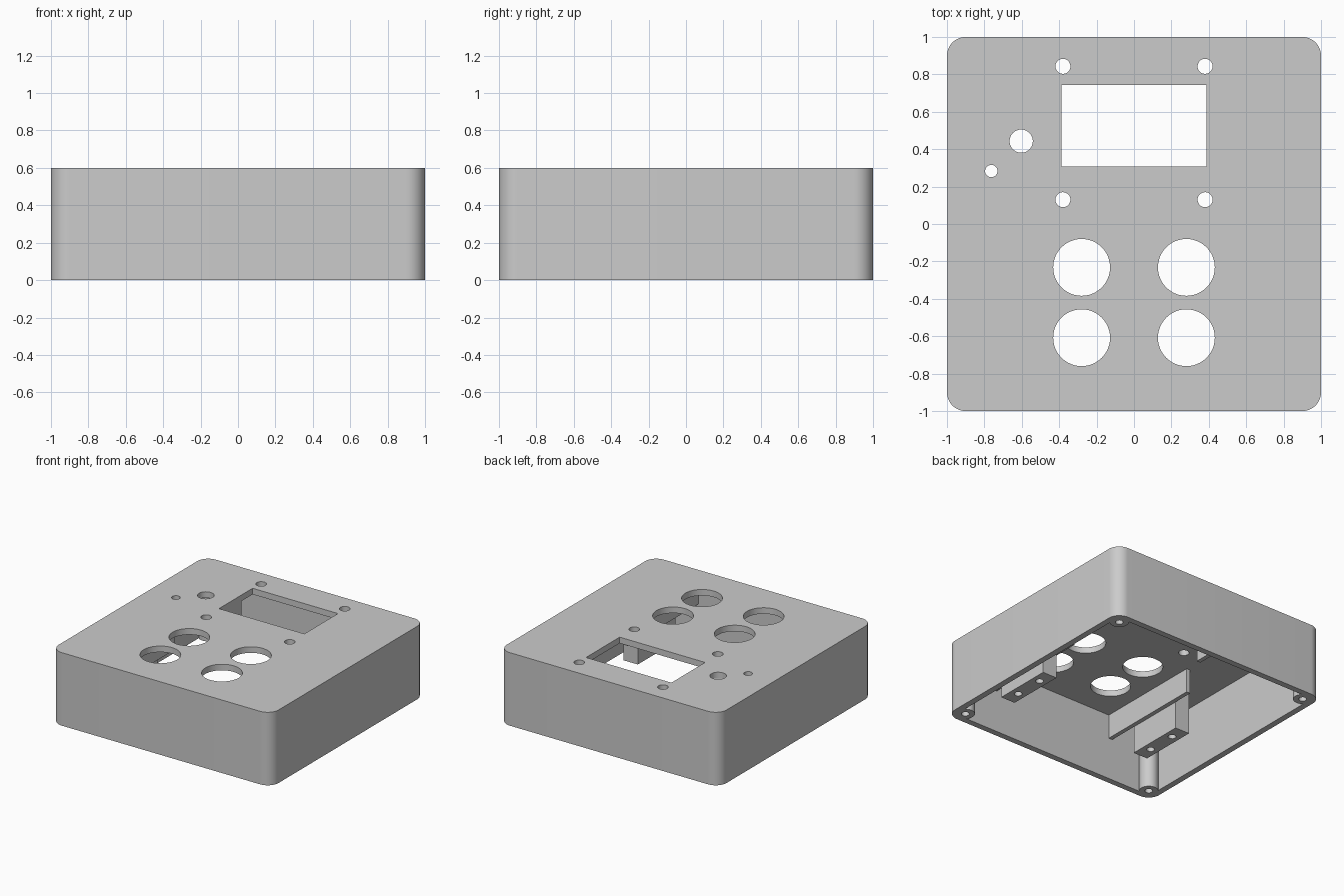
import bpy, bmesh, math
from mathutils import Matrix

cube = bpy.data.objects.get("Cube")
if cube:
    bpy.data.objects.remove(cube, do_unlink=True)

# Single plastic colour
plastic = bpy.data.materials.new("grey_plastic")
plastic.use_nodes = True
GREY = (0.6, 0.6, 0.6, 1.0)
plastic.diffuse_color = GREY
plastic.node_tree.nodes["Principled BSDF"].inputs["Base Color"].default_value = GREY

HEIGHT, WALL, CORNER, POST = 0.6, 0.05, 0.1, 0.9
CEILING = HEIGHT - WALL


def finish(name, bm):
    bmesh.ops.recalc_face_normals(bm, faces=bm.faces)
    mesh = bpy.data.meshes.new(name)
    bm.to_mesh(mesh)
    bm.free()
    mesh.materials.append(plastic)
    obj = bpy.data.objects.new(name, mesh)
    bpy.context.collection.objects.link(obj)
    return obj


def box(name, x, y, z):
    """Box from (low, high) pairs on each axis."""
    bm = bmesh.new()
    bmesh.ops.create_cube(bm, size=1)
    for v in bm.verts:
        v.co = [(a + b) / 2 + c * (b - a) for (a, b), c in zip((x, y, z), v.co)]
    return finish(name, bm)


def cylinder(name, x, y, radius, z0, z1, sides=48):
    bm = bmesh.new()
    bmesh.ops.create_cone(bm, cap_ends=True, segments=sides, radius1=radius,
                          radius2=radius, depth=z1 - z0,
                          matrix=Matrix.Translation((x, y, (z0 + z1) / 2)))
    return finish(name, bm)


def rounded_box(name, half, radius, z0, z1, steps=12):
    """Square block with rounded vertical corners."""
    bm = bmesh.new()
    ring = []
    for corner in range(4):
        mid = math.radians(45 + 90 * corner)
        cx = math.copysign(half - radius, math.cos(mid))
        cy = math.copysign(half - radius, math.sin(mid))
        for i in range(steps + 1):
            a = math.pi / 2 * (corner + i / steps)
            ring.append(bm.verts.new((cx + radius * math.cos(a),
                                      cy + radius * math.sin(a), z0)))
    base = bm.faces.new(ring)
    top = bmesh.ops.extrude_face_region(bm, geom=[base])["geom"]
    for v in top:
        if isinstance(v, bmesh.types.BMVert):
            v.co.z = z1
    return finish(name, bm)


def combine(target, tool, operation):
    """Apply a boolean and discard the tool."""
    mod = target.modifiers.new("cut", "BOOLEAN")
    mod.operation, mod.solver, mod.object = operation, "EXACT", tool
    bpy.context.view_layer.objects.active = target
    bpy.ops.object.modifier_apply(modifier=mod.name)
    bpy.data.objects.remove(tool, do_unlink=True)


def smooth(obj):
    bpy.ops.object.select_all(action="DESELECT")
    obj.select_set(True)
    bpy.context.view_layer.objects.active = obj
    bpy.ops.object.shade_smooth_by_angle(angle=math.radians(30))


# Open-bottomed shell
shell = rounded_box("enclosure_shell", 1, CORNER, 0, HEIGHT)
combine(shell, rounded_box("cavity", 1 - WALL, CORNER - WALL, -0.1, CEILING), "DIFFERENCE")

# Corner screw posts with blind holes
for sx in (-1, 1):
    for sy in (-1, 1):
        combine(shell, cylinder("corner_post", sx * POST, sy * POST, 0.072, 0, CEILING + 0.02), "UNION")
        combine(shell, cylinder("screw_hole", sx * POST, sy * POST, 0.03, -0.1, 0.3, 24), "DIFFERENCE")

# Display window
combine(shell, box("window", (-0.388, 0.388), (0.307, 0.744), (0.5, 0.7)), "DIFFERENCE")

# Round openings in the top: indicators, button holes, display screws
openings = [(-0.603, 0.443, 0.062), (-0.763, 0.283, 0.033)]
for s in (-1, 1):
    openings += [(s * 0.28, y, 0.152) for y in (-0.232, -0.608)]
    openings += [(s * 0.38, y, 0.04) for y in (0.843, 0.13)]
for x, y, r in openings:
    combine(shell, cylinder("opening", x, y, r, 0.5, 0.7), "DIFFERENCE")
smooth(shell)

# Mounting blocks and ribs either side of the buttons
for side, s in (("left", 1), ("right", -1)):
    span = sorted((s * 0.585, s * 0.715))
    block = box(side + "_mounting_block", span, (-0.7, -0.21), (0.125, CEILING))
    for y in (-0.58, -0.33):
        combine(block, cylinder("block_hole", s * 0.65, y, 0.03, 0, 0.35, 24), "DIFFERENCE")
    smooth(block)
    box(side + "_rib", sorted((s * 0.55, s * 0.585)), (-1 + WALL, -0.04), (0.35, CEILING))

# Small guide beside the display
box("display_guide", (-0.425, -0.39), (0.27, 0.6), (0.42, CEILING))
